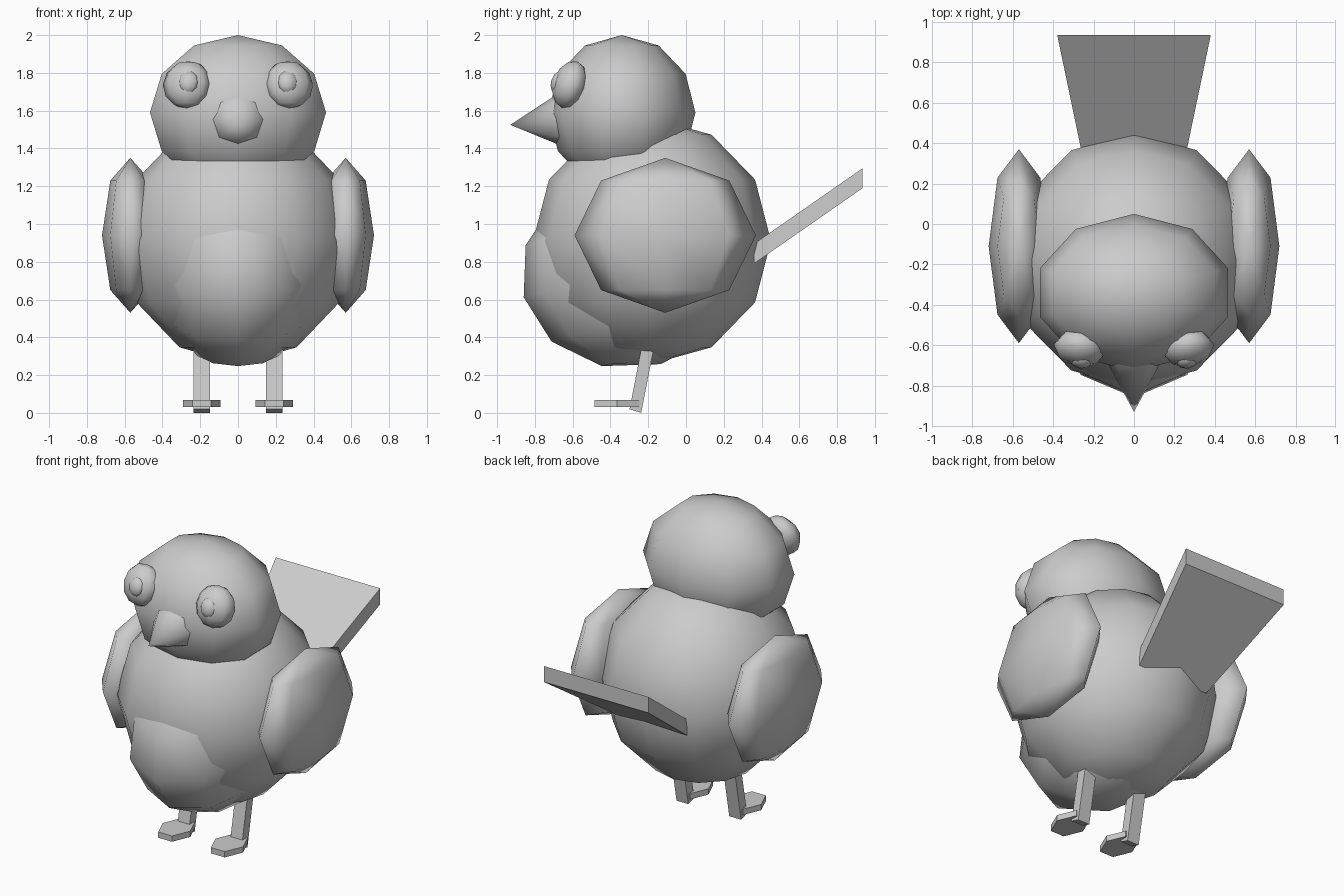
import bpy, bmesh, math
from mathutils import Matrix, Vector, Euler

if "Cube" in bpy.data.objects:
    bpy.data.objects.remove(bpy.data.objects["Cube"])

grey = bpy.data.materials.new("plain_grey")
grey.diffuse_color = (0.6, 0.6, 0.6, 1)
grey.use_nodes = True
grey.node_tree.nodes["Principled BSDF"].inputs["Base Color"].default_value = grey.diffuse_color


def finish(bm, name, smooth=True):
    bmesh.ops.recalc_face_normals(bm, faces=bm.faces[:])
    me = bpy.data.meshes.new(name)
    for f in bm.faces:
        f.smooth = smooth
    bm.to_mesh(me)
    bm.free()
    me.materials.append(grey)
    ob = bpy.data.objects.new(name, me)
    bpy.context.collection.objects.link(ob)
    return ob


def ball(name, loc, radii, segs, rings, rot=(0, 0, 0)):
    bm = bmesh.new()
    bmesh.ops.create_uvsphere(bm, u_segments=segs, v_segments=rings, radius=1)
    turn = Euler([math.radians(a) for a in rot]).to_matrix()
    for v in bm.verts:
        v.co = turn @ Vector([c * r for c, r in zip(v.co, radii)]) + Vector(loc)
    return finish(bm, name)


def prism(name, lower, upper):
    """Solid between two matching outlines."""
    bm = bmesh.new()
    a = [bm.verts.new(p) for p in lower]
    b = [bm.verts.new(p) for p in upper]
    bm.faces.new(a)
    bm.faces.new(b)
    for i in range(len(a)):
        j = (i + 1) % len(a)
        bm.faces.new((a[i], a[j], b[j], b[i]))
    return finish(bm, name, False)


# Body, belly and head
ball("body", (0, -0.18, 0.91), (0.62, 0.63, 0.65), 12, 6)
ball("belly", (0, -0.27, 0.77), (0.45, 0.61, 0.53), 10, 6, (15, 0, 0))
ball("head", (0, -0.34, 1.59), (0.49, 0.39, 0.41), 10, 6)

# Beak
bm = bmesh.new()
ring = [bm.verts.new((0.155 * math.sin(k * math.pi / 4), -0.645,
                      1.56 + 0.152 * math.cos(k * math.pi / 4))) for k in range(8)]
tip = bm.verts.new((0, -0.93, 1.525))
bm.faces.new(ring)
for k in range(8):
    bm.faces.new((ring[k], ring[(k + 1) % 8], tip))
beak = finish(bm, "beak")
beak.data.polygons[0].use_smooth = False

# Tail fan
def tail_outline(dz):
    return [(-0.26, 0.36, 0.79 + dz), (0.26, 0.36, 0.79 + dz),
            (0.38, 0.935, 1.19 + dz), (-0.38, 0.935, 1.19 + dz)]


prism("tail", tail_outline(0), tail_outline(0.105))

# Paired parts
for side, s in (("left", 1), ("right", -1)):
    ball("wing_" + side, (s * 0.57, -0.11, 0.94), (0.15, 0.48, 0.41), 8, 4)
    ball("eye_" + side, (s * 0.267, -0.615, 1.737), (0.132, 0.09, 0.13), 8, 6,
         (-18, 0, s * 8))
    ball("pupil_" + side, (s * 0.262, -0.675, 1.75), (0.057, 0.04, 0.062), 8, 6,
         (-18, 0, s * 8))
    x = s * 0.192
    corners = [(-0.043, -0.031), (0.043, -0.031), (0.043, 0.031), (-0.043, 0.031)]
    prism("leg_" + side,
          [(x + a, -0.268 + b, 0.01 - b * 0.3) for a, b in corners],
          [(x + a, -0.2 + b, 0.36 - b * 0.3) for a, b in corners])
    hexa = [(x + 0.1 * math.cos(k * math.pi / 3),
             -0.365 + 0.137 * math.sin(k * math.pi / 3)) for k in range(6)]
    prism("foot_" + side, [(a, b, 0.03) for a, b in hexa], [(a, b, 0.068) for a, b in hexa])
